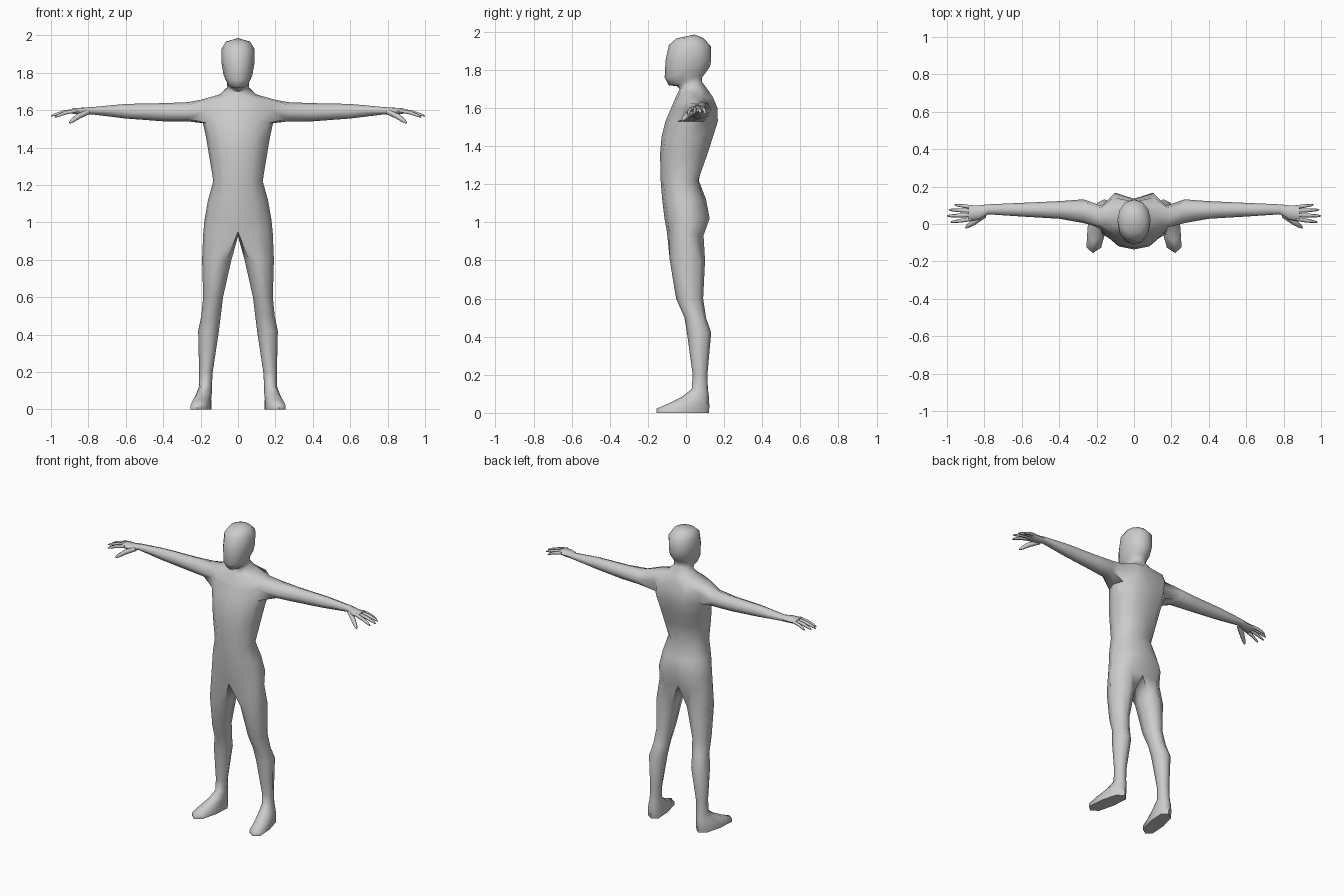
import bpy, bmesh, math
from mathutils import Vector

skin = bpy.data.materials.new("plain grey")
skin.diffuse_color = (0.6, 0.6, 0.6, 1)


def spow(v, p):
    return math.copysign(abs(v) ** p, v) if abs(v) > 1e-6 else 0.0


def bridge(bm, a, b, closed=True):
    n = len(a)
    for i in range(n if closed else n - 1):
        j = (i + 1) % n
        bm.faces.new((a[i], a[j], b[j], b[i]))


def finish(bm, name):
    """Turn a right-hand half into a mirrored, smooth object."""
    bmesh.ops.recalc_face_normals(bm, faces=bm.faces)
    mesh = bpy.data.meshes.new(name)
    bm.to_mesh(mesh)
    bm.free()
    mesh.materials.append(skin)
    ob = bpy.data.objects.new(name, mesh)
    bpy.context.collection.objects.link(ob)
    bpy.ops.object.select_all(action='DESELECT')
    ob.select_set(True)
    bpy.context.view_layer.objects.active = ob
    bpy.ops.object.shade_smooth_by_angle(angle=math.radians(65))
    mod = ob.modifiers.new("mirror", 'MIRROR')
    mod.merge_threshold = 0.001


# Torso, neck and head rows: front z, back z, half width, front y, back y, back groove
rows = [
    (0.95, 0.93, 0.186, -0.10, 0.095, 0.01),
    (1.02, 1.02, 0.178, -0.113, 0.125, 0.015),
    (1.12, 1.12, 0.160, -0.125, 0.105, 0.0),
    (1.22, 1.22, 0.132, -0.133, 0.072, 0.005),
    (1.36, 1.36, 0.155, -0.136, 0.115, 0.015),
    (1.45, 1.45, 0.170, -0.128, 0.14, 0.02),
    (1.53, 1.53, 0.187, -0.108, 0.16, 0.025),
    (1.60, 1.60, 0.195, -0.078, 0.155, 0.025),
    (1.655, 1.655, 0.200, -0.055, 0.135, 0.02),
    (1.675, 1.69, 0.100, -0.045, 0.118, 0.0),
    (1.70, 1.735, 0.060, -0.033, 0.085, 0.0),
    (1.715, 1.76, 0.058, -0.05, 0.085, 0.0),
    (1.718, 1.78, 0.060, -0.09, 0.10, 0.0),
    (1.76, 1.815, 0.077, -0.112, 0.125, 0.0),
    (1.85, 1.85, 0.088, -0.107, 0.132, 0.0),
    (1.93, 1.925, 0.088, -0.09, 0.13, 0.0),
    (1.965, 1.967, 0.065, -0.05, 0.09, 0.0),
]
ARM_LOW, ARM_HIGH = 6, 8

bm = bmesh.new()
grid = []
for zf, zb, w, yf, yb, groove in rows:
    ring = []
    for i in range(7):
        a = math.radians(-90 + 30 * i)
        t = (math.sin(a) + 1) / 2
        x = w * spow(math.cos(a), 0.9) if 0 < i < 6 else 0.0
        y = yf + (yb - yf) * t
        if i == 5:
            y += groove
        if i == 6:
            y -= groove
        ring.append(bm.verts.new((x, y, zf + (zb - zf) * t)))
    grid.append(ring)
for r in range(len(grid) - 1):
    for c in range(6):
        if ARM_LOW <= r < ARM_HIGH and c in (2, 3):
            continue  # shoulder opening
        bm.faces.new((grid[r][c], grid[r][c + 1], grid[r + 1][c + 1], grid[r + 1][c]))
crown = bm.verts.new((0, 0.045, 1.985))
for c in range(6):
    bm.faces.new((grid[-1][c], grid[-1][c + 1], crown))

# Leg and foot rings: z, inner x, outer x, front y, back y, outward toe turn, squareness
legs = [
    (0.80, 0.035, 0.192, -0.085, 0.10, 0, 1),
    (0.60, 0.080, 0.186, -0.052, 0.09, 0, 1),
    (0.50, 0.092, 0.196, -0.008, 0.105, 0, 1),
    (0.42, 0.102, 0.213, 0.005, 0.132, 0, 1),
    (0.20, 0.135, 0.208, 0.035, 0.112, 0, 1),
    (0.125, 0.140, 0.208, 0.03, 0.115, 0, 0.9),
    (0.085, 0.140, 0.222, -0.02, 0.12, 0.08, 0.8),
    (0.050, 0.144, 0.240, -0.09, 0.122, 0.15, 0.75),
    (0.022, 0.147, 0.248, -0.155, 0.122, 0.16, 0.7),
    (0.0, 0.147, 0.248, -0.155, 0.12, 0.16, 0.7),
]
prev = grid[0] + [bm.verts.new((0, 0.0, 0.925))]
for z, x0, x1, yf, yb, turn, sq in legs:
    ring = []
    for i in range(8):
        a = math.radians(-135 + 45 * i)
        dy = (yb - yf) / 2 * spow(math.sin(a), sq)
        x = (x0 + x1) / 2 + (x1 - x0) / 2 * spow(math.cos(a), sq) - turn * dy
        ring.append(bm.verts.new((x, (yf + yb) / 2 + dy, z)))
    bridge(bm, prev, ring)
    prev = ring
bm.faces.new(prev)

# Arm and palm rings: x, bottom z, top z, front y, back y
arms = [
    (0.27, 1.540, 1.642, 0.005, 0.132),
    (0.40, 1.540, 1.637, 0.028, 0.122),
    (0.60, 1.555, 1.633, 0.040, 0.113),
    (0.78, 1.577, 1.616, 0.052, 0.105),
    (0.83, 1.575, 1.613, 0.022, 0.100),
    (0.885, 1.580, 1.610, 0.016, 0.100),
]
lo, mid, hi = grid[ARM_LOW], grid[ARM_LOW + 1], grid[ARM_HIGH]
prev = [lo[2], lo[3], lo[4], mid[4], hi[4], hi[3], hi[2], mid[2]]
for x, z0, z1, yf, yb in arms:
    ring = []
    for i in range(8):
        a = math.radians(225 + 45 * i)
        ring.append(bm.verts.new((x, (yf + yb) / 2 + (yb - yf) / 2 * spow(math.cos(a), 0.9),
                                  (z0 + z1) / 2 + (z1 - z0) / 2 * math.sin(a))))
    bridge(bm, prev, ring)
    prev = ring
bm.faces.new(prev)
finish(bm, "body")

# Fingers and thumb: base, tip, base radius
digits = [
    ((0.865, 0.090, 1.597), (0.96, 0.103, 1.568), 0.010),
    ((0.865, 0.070, 1.598), (0.99, 0.076, 1.570), 0.011),
    ((0.865, 0.048, 1.598), (1.00, 0.043, 1.568), 0.011),
    ((0.865, 0.027, 1.597), (0.98, 0.010, 1.562), 0.011),
    ((0.800, 0.048, 1.592), (0.90, -0.020, 1.532), 0.016),
]
bm = bmesh.new()
for base, tip, rad in digits:
    p, q = Vector(base), Vector(tip)
    d = (q - p).normalized()
    side = d.cross(Vector((0, 0, 1))).normalized()
    up = side.cross(d)
    prev = None
    for t, k in ((0, 1), (0.5, 0.95), (0.85, 0.7), (1, 0.3)):
        c = p.lerp(q, t) + up * 0.006 * math.sin(math.pi * t)
        ring = []
        for i in range(6):
            a = math.tau * i / 6
            ring.append(bm.verts.new(c + (side * math.cos(a) + up * math.sin(a)) * rad * k))
        if prev:
            bridge(bm, prev, ring)
        else:
            bm.faces.new(ring)
        prev = ring
    bm.faces.new(prev)
finish(bm, "fingers")
